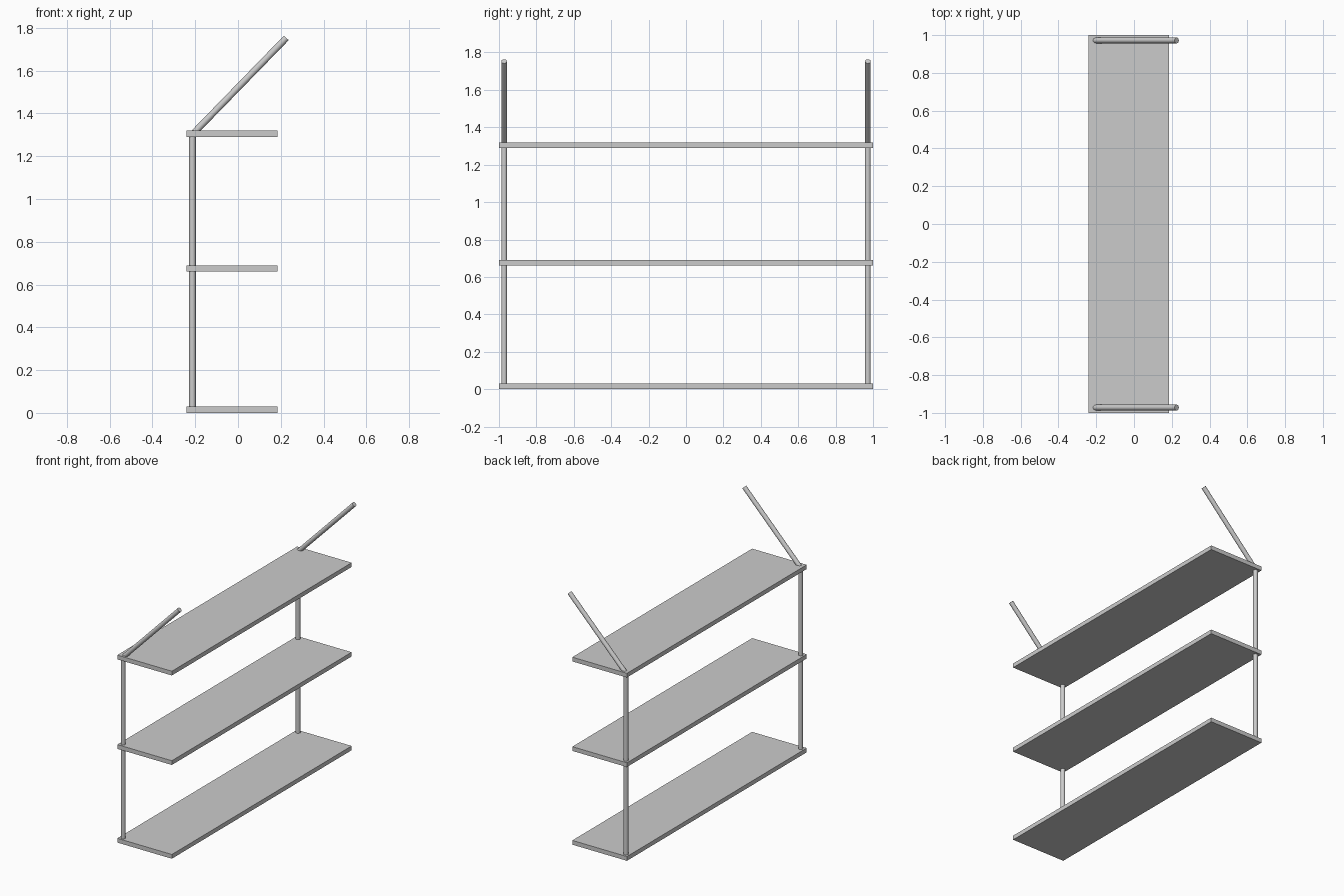
import bpy, math
from mathutils import Vector

if "Cube" in bpy.data.objects:
    bpy.data.objects.remove(bpy.data.objects["Cube"])

X0, X1 = -0.24, 0.185      # shelf depth
POST_X, POST_Y, R = -0.213, 0.972, 0.0155
T = 0.03                   # shelf thickness


def board(name, z):
    bpy.ops.mesh.primitive_cube_add(size=1, location=((X0 + X1) / 2, 0, z + T / 2))
    o = bpy.context.object
    o.name = name
    o.scale = (X1 - X0, 2, T)
    bpy.ops.object.transform_apply(location=False, rotation=False, scale=True)


def rod(name, a, b):
    a, b = Vector(a), Vector(b)
    d = b - a
    bpy.ops.mesh.primitive_cylinder_add(vertices=32, radius=R, depth=d.length, location=(a + b) / 2)
    o = bpy.context.object
    o.name = name
    o.rotation_euler = d.to_track_quat('Z', 'Y').to_euler()
    bpy.ops.object.shade_smooth_by_angle(angle=math.radians(40))


# Three shelves
for name, z in (("bottom_shelf", 0.0), ("middle_shelf", 0.66), ("top_shelf", 1.29)):
    board(name, z)

# Rear posts and the slanted support arms above them
for side, y in (("left", -POST_Y), ("right", POST_Y)):
    rod(side + "_post", (POST_X, y, 0.01), (POST_X, y, 1.305))
    rod(side + "_slanted_arm", (POST_X + 0.003, y, 1.305), (0.226, y, 1.753))
